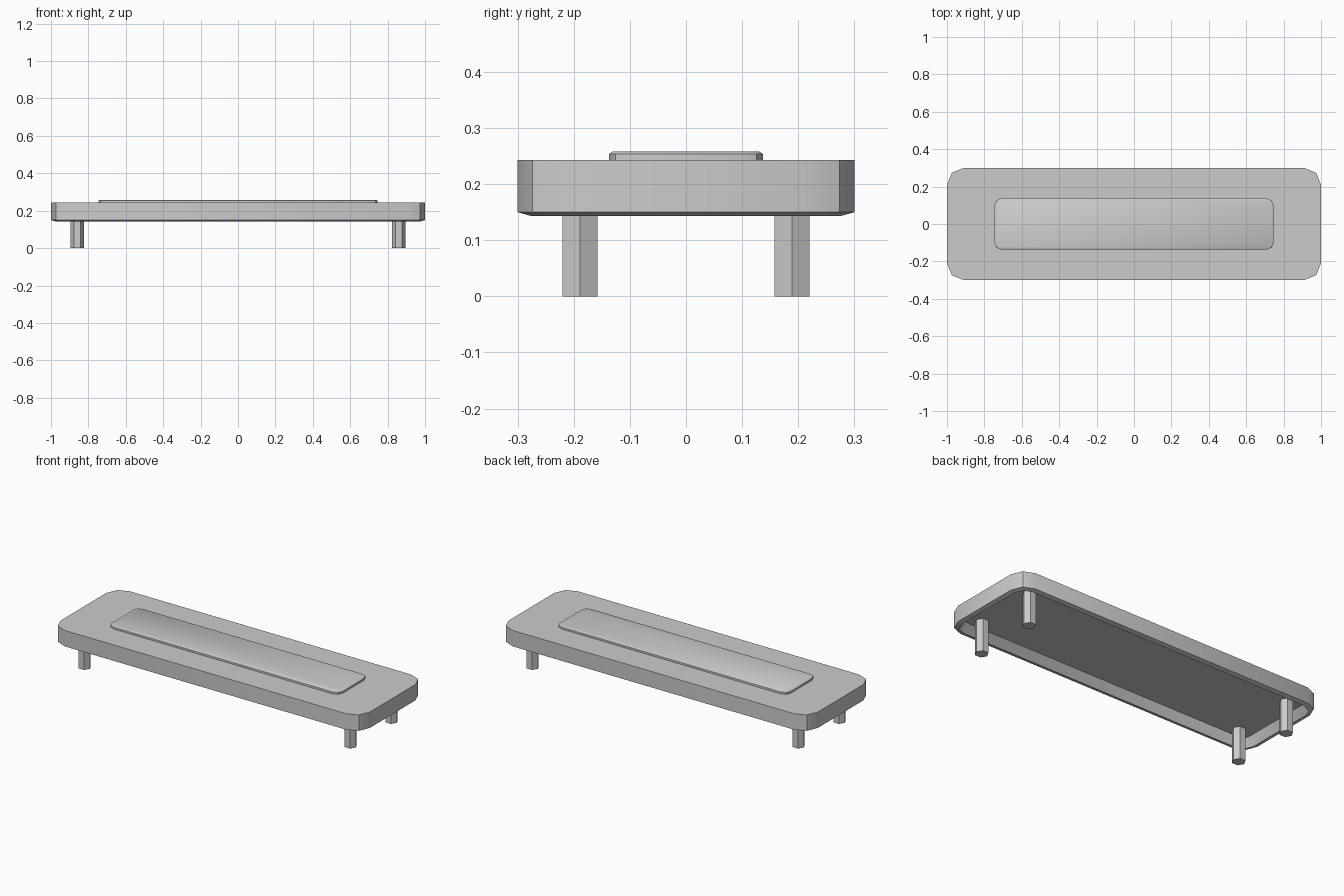
import bpy, bmesh, math

if "Cube" in bpy.data.objects:
    bpy.data.objects.remove(bpy.data.objects["Cube"])


def rounded_loop(hx, hy, r, seg):
    """Outline of a rounded rectangle, counter-clockwise."""
    pts = []
    for i, (sx, sy) in enumerate([(1, 1), (-1, 1), (-1, -1), (1, -1)]):
        for k in range(seg + 1):
            a = math.pi / 2 * (i + k / seg)
            pts.append((sx * (hx - r) + r * math.cos(a),
                        sy * (hy - r) + r * math.sin(a)))
    return pts


def stack(name, hx, hy, r, seg, levels):
    """Skin rounded rectangles given as (inset, z), capped at both ends."""
    bm = bmesh.new()
    rings = []
    for inset, z in levels:
        loop = rounded_loop(hx - inset, hy - inset, max(r - inset, 0.012), seg)
        rings.append([bm.verts.new((x, y, z)) for x, y in loop])
    n = len(rings[0])
    for a, b in zip(rings, rings[1:]):
        for i in range(n):
            j = (i + 1) % n
            bm.faces.new((a[i], a[j], b[j], b[i]))
    bm.faces.new(rings[0])
    bm.faces.new(rings[-1])
    bmesh.ops.recalc_face_normals(bm, faces=bm.faces)
    mesh = bpy.data.meshes.new(name)
    bm.to_mesh(mesh)
    bm.free()
    obj = bpy.data.objects.new(name, mesh)
    bpy.context.collection.objects.link(obj)
    smooth(obj)
    return obj


def smooth(obj):
    bpy.ops.object.select_all(action='DESELECT')
    obj.select_set(True)
    bpy.context.view_layer.objects.active = obj
    bpy.ops.object.shade_smooth_by_angle(angle=math.radians(35))


# Main slab: flat top, chamfered lower rim and a shallow recess underneath
stack("platform", 1.0, 0.3, 0.09, 2,
      [(0, 0.243), (0, 0.15), (0.025, 0.143), (0.055, 0.19)])

# Raised panel on top, with a small edge bevel
stack("top_panel", 0.747, 0.137, 0.038, 2,
      [(0, 0.235), (0, 0.254), (0.006, 0.258)])

# Four six-sided feet reaching up into the recess
for sx, side in ((-1, "left"), (1, "right")):
    for sy, end in ((-1, "front"), (1, "back")):
        bpy.ops.mesh.primitive_cylinder_add(
            vertices=6, radius=0.036, depth=0.2,
            location=(sx * 0.86, sy * 0.189, 0.1),
            rotation=(0, 0, math.pi / 6))
        leg = bpy.context.object
        leg.name = f"{end}_{side}_leg"
        smooth(leg)
